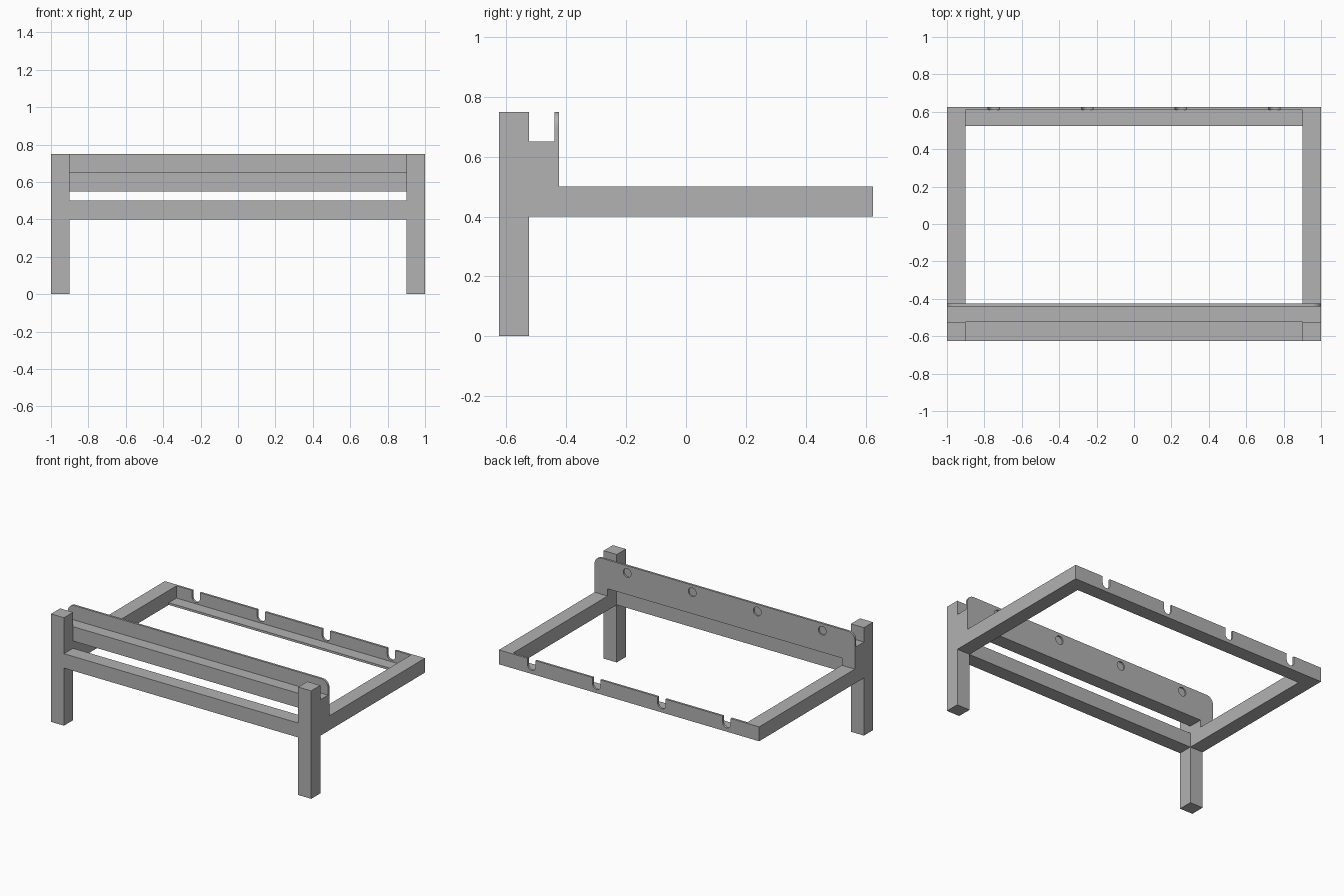
import bpy
import bmesh
from math import radians, cos, sin
from mathutils import Vector, Matrix

if "Cube" in bpy.data.objects:
    bpy.data.objects.remove(bpy.data.objects["Cube"], do_unlink=True)

grey = bpy.data.materials.new("plain grey")
grey.use_nodes = True
grey.diffuse_color = (0.445, 0.445, 0.445, 1)
grey.node_tree.nodes["Principled BSDF"].inputs["Base Color"].default_value = grey.diffuse_color


def finish(name, bm):
    bmesh.ops.recalc_face_normals(bm, faces=bm.faces)
    mesh = bpy.data.meshes.new(name)
    bm.to_mesh(mesh)
    bm.free()
    mesh.materials.append(grey)
    obj = bpy.data.objects.new(name, mesh)
    bpy.context.collection.objects.link(obj)
    return obj


def prism(name, points, push):
    """Closed outline of 3D points, extruded along push."""
    bm = bmesh.new()
    face = bm.faces.new([bm.verts.new(p) for p in points])
    new = bmesh.ops.extrude_face_region(bm, geom=[face])["geom"]
    verts = [v for v in new if isinstance(v, bmesh.types.BMVert)]
    bmesh.ops.translate(bm, verts=verts, vec=Vector(push))
    return finish(name, bm)


def box(name, x, y, z):
    outline = [(x[0], y[0], z[0]), (x[1], y[0], z[0]), (x[1], y[1], z[0]), (x[0], y[1], z[0])]
    return prism(name, outline, (0, 0, z[1] - z[0]))


def arc(cx, cz, r, start, end, steps=10):
    angles = [radians(start + (end - start) * i / steps) for i in range(steps + 1)]
    return [(cx + r * cos(a), cz + r * sin(a)) for a in angles]


def smooth(obj):
    bpy.ops.object.select_all(action="DESELECT")
    obj.select_set(True)
    bpy.context.view_layer.objects.active = obj
    bpy.ops.object.shade_smooth_by_angle(angle=radians(30))


END, INNER = 1.0, 0.9
BACK, FRONT = 0.625, -0.625
SLOTS = (-0.75, -0.25, 0.25, 0.75)
R = 0.03

# Side frames: leg, stepped block and side rail in one outline
side = [(FRONT, 0), (-0.525, 0), (-0.525, 0.4), (BACK, 0.4), (BACK, 0.5), (-0.425, 0.5),
        (-0.425, 0.65), (-0.525, 0.65), (-0.525, 0.75), (FRONT, 0.75)]
for name, s in (("left_side_frame", 1), ("right_side_frame", -1)):
    prism(name, [(s * INNER, y, z) for y, z in side], (s * (END - INNER), 0, 0))

# Front rails
box("lower_front_rail", (-INNER, INNER), (FRONT, -0.525), (0.4, 0.5))
box("upper_front_rail", (-INNER, INNER), (-0.525, -0.425), (0.55, 0.65))

# Thin holder plate with rounded top corners and shallow round sockets at the back
outline = [(-END, 0.65), (END, 0.65)]
outline += arc(END - 0.05, 0.70, 0.05, 0, 90) + arc(-END + 0.05, 0.70, 0.05, 90, 180)
plate = prism("holder_plate", [(x, -0.44, z) for x, z in outline], (0, 0.015, 0))
bm = bmesh.new()
for x in SLOTS:
    place = Matrix.Translation((x, -0.425, 0.70)) @ Matrix.Rotation(radians(90), 4, "X")
    bmesh.ops.create_cone(bm, cap_ends=True, segments=32, radius1=R, radius2=R,
                          depth=0.02, matrix=place)
cutter = finish("socket_cutter", bm)
cutter.hide_render = True
mod = plate.modifiers.new("sockets", "BOOLEAN")
mod.object = cutter
mod.operation = "DIFFERENCE"
mod.solver = "EXACT"
smooth(plate)
bpy.ops.object.modifier_apply(modifier=mod.name)
bpy.data.objects.remove(cutter, do_unlink=True)
smooth(plate)

# Back rail: thin upright lip with round-bottomed slots, and a thin ledge
outline = [(INNER, 0.4), (-INNER, 0.4), (-INNER, 0.5)]
for x in SLOTS:
    outline += [(x - R, 0.5)] + arc(x, 0.455, R, 180, 360) + [(x + R, 0.5)]
outline.append((INNER, 0.5))
lip = prism("back_slotted_lip", [(x, 0.61, z) for x, z in outline], (0, 0.015, 0))
smooth(lip)
box("back_ledge", (-INNER, INNER), (0.525, 0.61), (0.4, 0.415))
